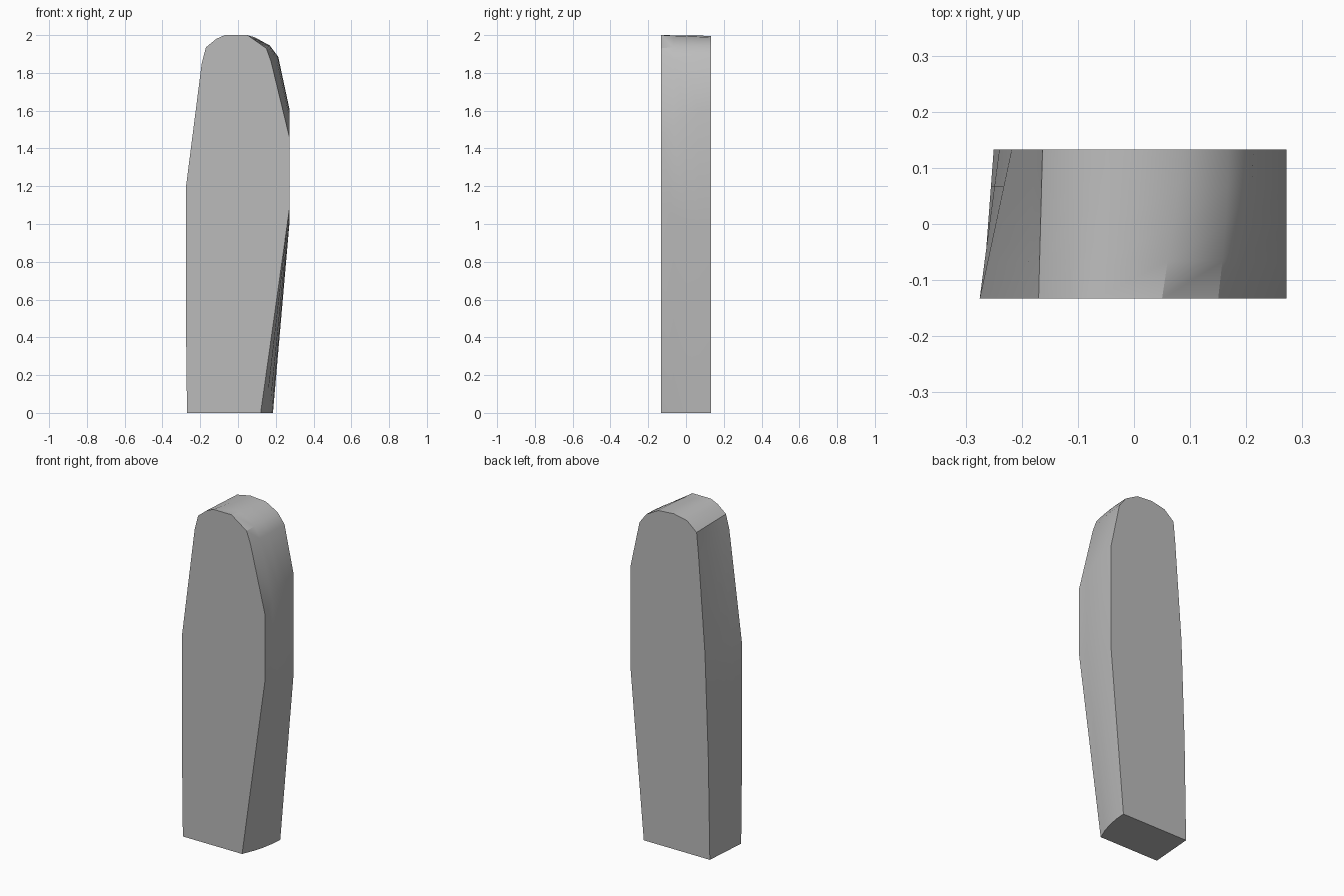
import bpy
import bmesh
import math

cube = bpy.data.objects.get("Cube")
if cube:
    bpy.data.objects.remove(cube, do_unlink=True)

stone = bpy.data.materials.new("light grey stone")
stone.use_nodes = True
color = (0.5, 0.5, 0.5, 1)
stone.diffuse_color = color
stone.node_tree.nodes["Principled BSDF"].inputs["Base Color"].default_value = color

# Matching outlines (x, z) of the front and back faces, right base to left base
FRONT = [(-.27, 0), (-.275, .44), (-.275, 1.2), (-.192, 1.85), (-.17, 1.935),
         (-.115, 1.98), (-.07, 2), (.05, 2), (.15, 1.93), (.175, 1.86),
         (.272, 1.46), (.272, 1.08), (.12, 0)]
BACK = [(-.25, 0), (-.24, .6), (-.218, 1.22), (-.175, 1.8), (-.163, 1.925),
        (-.1, 1.978), (-.013, 1.996), (.09, 1.988), (.168, 1.945), (.213, 1.885),
        (.272, 1.61), (.272, 1.0), (.185, 0)]
DEPTH = .133
STEPS = 4


def section(bm, t):
    """Outline between front (t=0) and back (t=1), bulging on the left side."""
    verts = []
    for (fx, fz), (bx, bz) in zip(FRONT, BACK):
        k = t + (.9 * t * (1 - t) if fx > .1 else 0)
        verts.append(bm.verts.new((fx + (bx - fx) * k,
                                   DEPTH * (2 * t - 1),
                                   fz + (bz - fz) * k)))
    return verts


# Standing slab lofted from the front outline to the back outline
bm = bmesh.new()
rings = [section(bm, i / STEPS) for i in range(STEPS + 1)]
n = len(FRONT)
for a, b in zip(rings, rings[1:]):
    for i in range(n):
        j = (i + 1) % n
        bm.faces.new((a[i], a[j], b[j], b[i]))
bm.faces.new(rings[0])
bm.faces.new(rings[-1])
bmesh.ops.recalc_face_normals(bm, faces=bm.faces)

mesh = bpy.data.meshes.new("standing_slab")
bm.to_mesh(mesh)
bm.free()
mesh.materials.append(stone)
slab = bpy.data.objects.new("standing_slab", mesh)
bpy.context.collection.objects.link(slab)
bpy.context.view_layer.objects.active = slab
slab.select_set(True)
bpy.ops.object.shade_smooth_by_angle(angle=math.radians(32))
